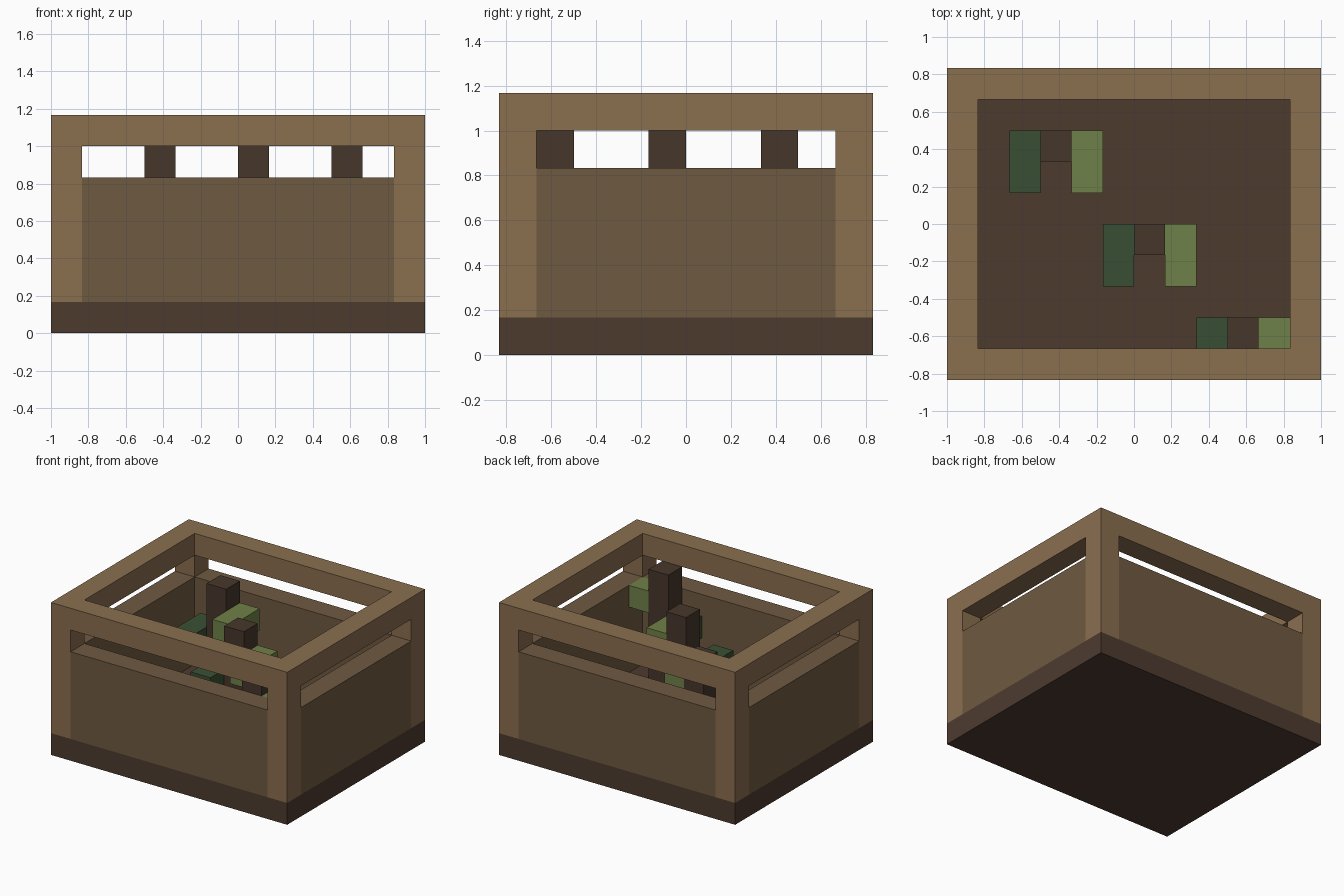
import bpy, bmesh

if "Cube" in bpy.data.objects:
    bpy.data.objects.remove(bpy.data.objects["Cube"])

U = 1 / 6  # block grid unit


def material(name, hex_code):
    rgb = [int(hex_code[i:i + 2], 16) / 255 for i in (0, 2, 4)]
    lin = [c / 12.92 if c <= 0.04045 else ((c + 0.055) / 1.055) ** 2.4 for c in rgb]
    m = bpy.data.materials.new(name)
    m.diffuse_color = (*lin, 1)
    m.use_nodes = True
    m.node_tree.nodes["Principled BSDF"].inputs["Base Color"].default_value = m.diffuse_color
    return m


FRAME = material("frame_wood", "8a6e4f")
PANEL = material("panel_wood", "6f5a41")
BASE = material("base_wood", "4d3b2f")
STEM = material("stem_brown", "46372b")
DARK = material("leaf_dark", "3a4f34")
LIGHT = material("leaf_light", "6f8148")


def box(name, lo, hi, mat):
    """Box between two grid corners."""
    bm = bmesh.new()
    bmesh.ops.create_cube(bm, size=1)
    for v in bm.verts:
        v.co = [(b - a) * c * U for a, b, c in zip(lo, hi, v.co)]
    mesh = bpy.data.meshes.new(name)
    bm.to_mesh(mesh)
    bm.free()
    mesh.materials.append(mat)
    ob = bpy.data.objects.new(name, mesh)
    ob.location = [(a + b) / 2 * U for a, b in zip(lo, hi)]
    bpy.context.collection.objects.link(ob)


# Base slab
box("base", (-6, -5, 0), (6, 5, 1), BASE)

# Corner posts
for x in (-6, 5):
    for y in (-5, 4):
        box("corner_post", (x, y, 1), (x + 1, y + 1, 6), FRAME)

# Side panels below the gap, top rails above it
for side, y in (("front", -5), ("back", 4)):
    box(side + "_panel", (-5, y, 1), (5, y + 1, 5), PANEL)
    box(side + "_rail", (-6, y, 6), (6, y + 1, 7), FRAME)
for side, x in (("left", -6), ("right", 5)):
    box(side + "_panel", (x, -4, 1), (x + 1, 4, 5), PANEL)
    box(side + "_rail", (x, -4, 6), (x + 1, 4, 7), FRAME)

# Plants: stem with a low dark leaf and a higher light leaf (front one stops at the wall)
for x, y in ((-3, 2), (0, -1), (3, -4)):
    leaf_y = max(y - 1, -4)
    box("stem", (x, y, 1), (x + 1, y + 1, 6), STEM)
    box("dark_leaf", (x - 1, leaf_y, 3), (x, y + 1, 4), DARK)
    box("light_leaf", (x + 1, leaf_y, 4), (x + 2, y + 1, 5), LIGHT)
